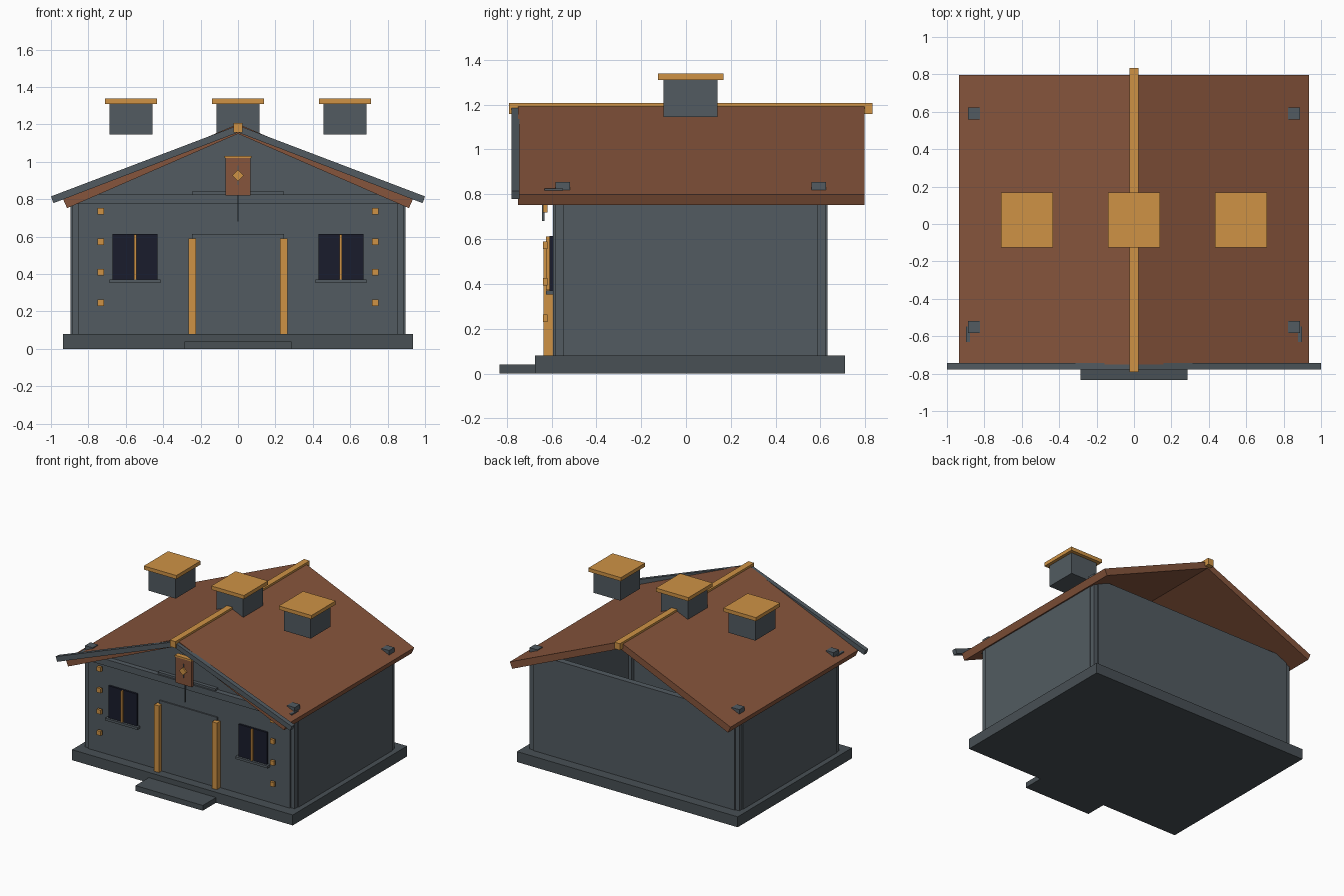
import bpy, bmesh
from math import pi
from mathutils import Matrix

if "Cube" in bpy.data.objects:
    bpy.data.objects.remove(bpy.data.objects["Cube"])


def material(name, rgb):
    m = bpy.data.materials.new(name)
    m.diffuse_color = (*rgb, 1)
    m.use_nodes = True
    m.node_tree.nodes["Principled BSDF"].inputs["Base Color"].default_value = m.diffuse_color
    return m


SLATE = material("slate", (0.085, 0.105, 0.12))
BASE = material("dark_slate", (0.065, 0.08, 0.09))
BROWN = material("roof_brown", (0.24, 0.09, 0.045))
WOOD = material("golden_wood", (0.62, 0.29, 0.06))
GLASS = material("dark_glass", (0.01, 0.012, 0.025))


def finish(name, bm, mat):
    bmesh.ops.recalc_face_normals(bm, faces=bm.faces)
    me = bpy.data.meshes.new(name)
    bm.to_mesh(me)
    bm.free()
    me.materials.append(mat)
    ob = bpy.data.objects.new(name, me)
    bpy.context.collection.objects.link(ob)
    return ob


def box(name, x, y, z, mat):
    """Box from (min, max) ranges on each axis."""
    bm = bmesh.new()
    c = [(a + b) / 2 for a, b in (x, y, z)]
    s = [b - a for a, b in (x, y, z)]
    bmesh.ops.create_cube(bm, size=1, matrix=Matrix.Translation(c) @ Matrix.Diagonal((*s, 1)))
    return finish(name, bm, mat)


def profile(name, pts, y, mat):
    """XZ outline extruded along y."""
    bm = bmesh.new()
    face = bm.faces.new([bm.verts.new((px, y[0], pz)) for px, pz in pts])
    ext = bmesh.ops.extrude_face_region(bm, geom=[face])
    verts = [v for v in ext["geom"] if isinstance(v, bmesh.types.BMVert)]
    bmesh.ops.translate(bm, vec=(0, y[1] - y[0], 0), verts=verts)
    return finish(name, bm, mat)


def mx(s, a, b):
    """Range a..b, mirrored to the side s."""
    return (a, b) if s > 0 else (-b, -a)


# Foundation and front step
box("foundation", (-0.935, 0.935), (-0.673, 0.71), (0, 0.08), BASE)
box("front_step", (-0.285, 0.285), (-0.833, -0.66), (0, 0.04), BASE)

# Open-topped wall panels
box("front_wall", (-0.855, 0.855), (-0.593, -0.545), (0.08, 0.80), SLATE)
box("back_wall", (-0.855, 0.855), (0.585, 0.632), (0.08, 0.82), SLATE)
box("front_beam", (-0.897, 0.897), (-0.632, -0.548), (0.775, 0.825), SLATE)
profile("front_gable", [(-0.86, 0.82), (0.86, 0.82), (0, 1.165)], (-0.593, -0.553), SLATE)
box("gable_ledge", (-0.245, 0.245), (-0.62, -0.58), (0.80, 0.84), SLATE)

# Door and its panel
box("door", (-0.245, 0.245), (-0.603, -0.55), (0.08, 0.615), SLATE)

for s in (-1, 1):
    side = "left" if s < 0 else "right"
    box(f"{side}_wall", mx(s, 0.848, 0.895), (-0.547, 0.588), (0.08, 0.80), SLATE)

    # Corner posts
    for end, y in (("front", -0.55), ("back", 0.592)):
        box(f"{end}_{side}_post", mx(s, 0.823, 0.888), (y - 0.032, y + 0.032), (0.08, 0.855), SLATE)

    # Door jambs
    box(f"{side}_door_jamb", mx(s, 0.225, 0.265), (-0.635, -0.55), (0.08, 0.59), WOOD)

    # Window: pane, mullion, sill
    box(f"{side}_window_pane", mx(s, 0.43, 0.67), (-0.608, -0.58), (0.37, 0.615), GLASS)
    box(f"{side}_window_mullion", mx(s, 0.544, 0.556), (-0.625, -0.60), (0.372, 0.612), WOOD)
    box(f"{side}_window_sill", mx(s, 0.415, 0.688), (-0.625, -0.58), (0.352, 0.37), SLATE)

    # Decorative blocks beside the windows
    for i in range(4):
        z = 0.247 + i * 0.163
        box(f"{side}_trim_block_{i}", mx(s, 0.716, 0.75), (-0.638, -0.618), (z - 0.017, z + 0.017), WOOD)

    # Roof slab and front bargeboard
    profile(f"{side}_roof", [(0, 1.203), (s * 0.935, 0.80), (s * 0.914, 0.752), (0, 1.15)],
            (-0.75, 0.797), BROWN)
    profile(f"{side}_bargeboard", [(0, 1.195), (s * 1.0, 0.815), (s * 0.987, 0.779), (0, 1.157)],
            (-0.778, -0.743), SLATE)

# Ridge beam
box("ridge_beam", (-0.024, 0.024), (-0.79, 0.833), (1.158, 1.208), WOOD)

# Three chimneys with caps
for name, x in (("left", -0.572), ("middle", 0), ("right", 0.572)):
    box(f"{name}_chimney", (x - 0.114, x + 0.114), (-0.1, 0.141), (1.145, 1.31), SLATE)
    box(f"{name}_chimney_cap", (x - 0.138, x + 0.138), (-0.126, 0.168), (1.31, 1.338), WOOD)

# Gable sign: board, cap, diamond and pole
box("sign_board", (-0.067, 0.067), (-0.658, -0.632), (0.82, 1.02), BROWN)
box("sign_cap", (-0.071, 0.071), (-0.665, -0.625), (1.02, 1.032), WOOD)
r = 0.03
profile("sign_diamond", [(-r, 0.927), (0, 0.927 - r), (r, 0.927), (0, 0.927 + r)], (-0.67, -0.655), WOOD)
box("sign_pole", (-0.003, 0.003), (-0.664, -0.656), (0.875, 0.98), SLATE)
box("sign_lower_pole", (-0.003, 0.003), (-0.643, -0.632), (0.68, 0.83), SLATE)
